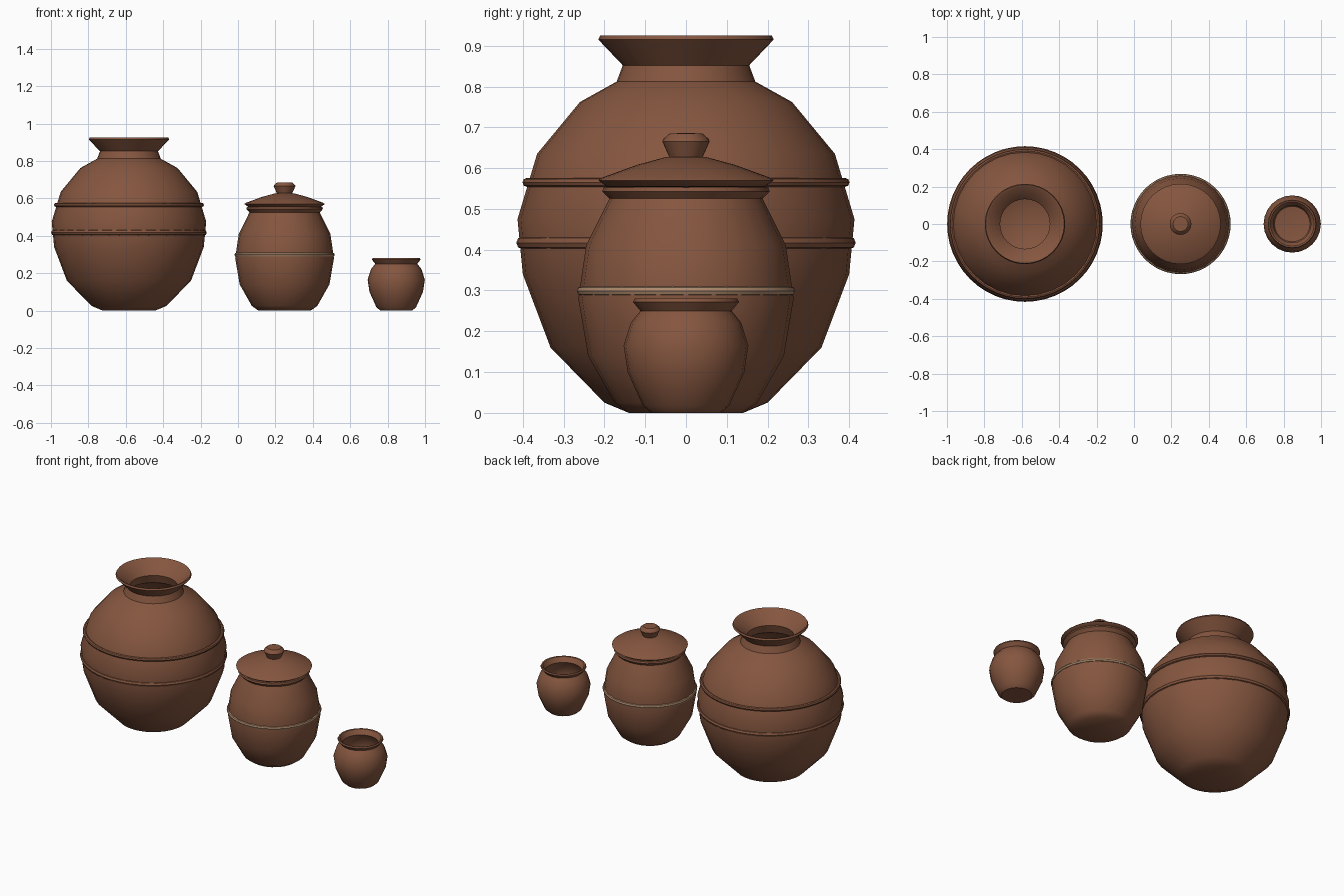
import bpy, bmesh, math

if "Cube" in bpy.data.objects:
    bpy.data.objects.remove(bpy.data.objects["Cube"])


def material(name, rgb):
    m = bpy.data.materials.new(name)
    m.use_nodes = True
    m.diffuse_color = (*rgb, 1)
    bsdf = m.node_tree.nodes["Principled BSDF"]
    bsdf.inputs["Base Color"].default_value = (*rgb, 1)
    bsdf.inputs["Roughness"].default_value = 0.85
    return m


CLAY = material("terracotta clay", (0.235, 0.093, 0.05))
SLIP = material("pale slip", (0.42, 0.25, 0.15))


def lathe(name, x, profile, sides, mat, closed=False):
    """Spin (radius, height) points round a vertical axis; radius 0 makes a pole."""
    bm = bmesh.new()
    rings = []
    for r, z in profile:
        count = sides if r > 0 else 1
        rings.append([bm.verts.new((r * math.cos(math.tau * i / sides),
                                    r * math.sin(math.tau * i / sides), z))
                      for i in range(count)])
    pairs = list(zip(rings, rings[1:]))
    if closed:
        pairs.append((rings[-1], rings[0]))
    for a, b in pairs:
        for i in range(sides):
            j = (i + 1) % sides
            corners = [a[i % len(a)], a[j % len(a)], b[j % len(b)], b[i % len(b)]]
            bm.faces.new(list(dict.fromkeys(corners)))
    bmesh.ops.recalc_face_normals(bm, faces=bm.faces)
    mesh = bpy.data.meshes.new(name)
    bm.to_mesh(mesh)
    bm.free()
    mesh.materials.append(mat)
    ob = bpy.data.objects.new(name, mesh)
    ob.location.x = x
    bpy.context.collection.objects.link(ob)
    bpy.ops.object.select_all(action='DESELECT')
    ob.select_set(True)
    bpy.context.view_layer.objects.active = ob
    bpy.ops.object.shade_smooth_by_angle(angle=math.radians(40))
    return ob


def hoop(name, x, z, radius, thick, mat, sides=48):
    """Raised band: a thin octagonal ring."""
    section = [(radius + thick * math.cos(math.tau * k / 8),
                z + thick * math.sin(math.tau * k / 8)) for k in range(8)]
    return lathe(name, x, section, sides, mat, closed=True)


BIG_X, MID_X, SMALL_X = -0.583, 0.249, 0.846

# Large storage jar: outside, flared lip, then the hollow inside
lathe("large_jar", BIG_X, [
    (0, 0), (0.14, 0), (0.2, 0.025), (0.332, 0.16), (0.4, 0.34), (0.413, 0.475),
    (0.365, 0.635), (0.26, 0.762), (0.17, 0.812), (0.155, 0.852), (0.215, 0.915),
    (0.21, 0.925), (0.2, 0.922), (0.133, 0.848), (0.15, 0.795), (0.24, 0.745),
    (0.34, 0.625), (0.39, 0.475), (0.378, 0.345), (0.315, 0.175), (0.19, 0.05),
    (0, 0.03)], 32, CLAY)
hoop("large_jar_upper_band", BIG_X, 0.565, 0.39, 0.011, CLAY)
hoop("large_jar_lower_band", BIG_X, 0.417, 0.4, 0.016, CLAY)

# Medium jar with a pale painted band
lathe("lidded_jar", MID_X, [
    (0, 0), (0.14, 0), (0.175, 0.025), (0.24, 0.14), (0.264, 0.28), (0.245, 0.41),
    (0.188, 0.525), (0.205, 0.543), (0.202, 0.553), (0.185, 0.553), (0.17, 0.525),
    (0.225, 0.4), (0.243, 0.28), (0.22, 0.15), (0.16, 0.045), (0, 0.03)], 24, CLAY)
hoop("lidded_jar_pale_band", MID_X, 0.299, 0.256, 0.012, SLIP)

# Domed lid and its knob
lathe("jar_lid", MID_X, [
    (0, 0.553), (0.195, 0.555), (0.215, 0.57), (0.205, 0.577), (0.12, 0.608),
    (0.05, 0.627), (0, 0.63)], 32, CLAY)
lathe("lid_knob", MID_X, [
    (0, 0.615), (0.04, 0.625), (0.058, 0.665), (0.056, 0.671), (0.04, 0.685),
    (0, 0.686)], 20, CLAY)

# Small open pot
lathe("small_pot", SMALL_X, [
    (0, 0), (0.085, 0), (0.106, 0.018), (0.143, 0.1), (0.153, 0.165),
    (0.135, 0.222), (0.112, 0.25), (0.13, 0.272), (0.126, 0.28), (0.118, 0.278),
    (0.1, 0.25), (0.122, 0.215), (0.138, 0.165), (0.128, 0.105), (0.095, 0.032),
    (0, 0.02)], 24, CLAY)
